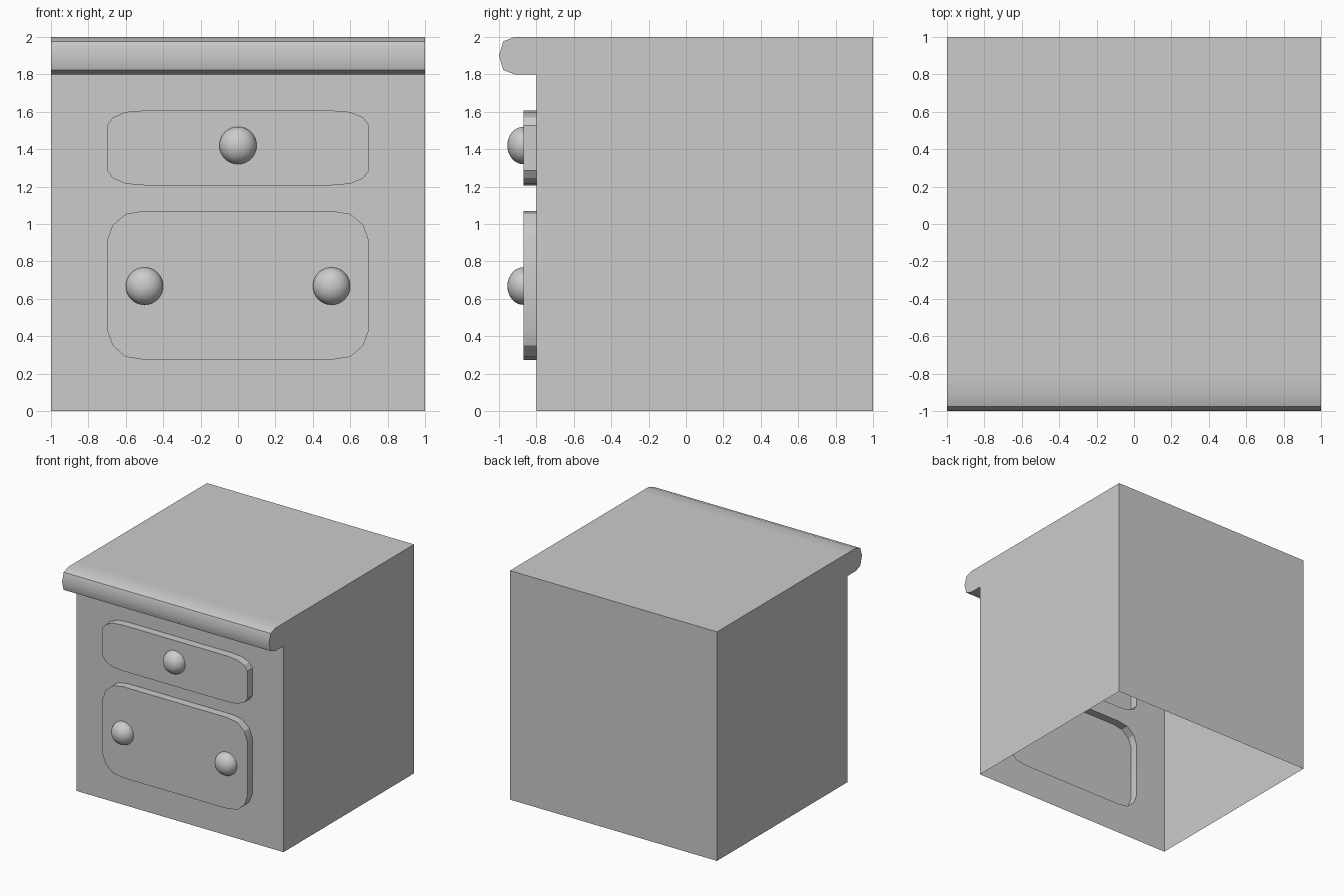
import bpy, bmesh, math

if "Cube" in bpy.data.objects:
    bpy.data.objects.remove(bpy.data.objects["Cube"])

FRONT = -0.8      # front wall plane
FACE = -0.87      # drawer face plane
DRAWERS = {"upper_drawer": (1.407, 0.2), "lower_drawer": (0.672, 0.398)}
KNOBS = [(0, 1.42), (-0.5, 0.668), (0.5, 0.668)]


def finish(name, bm, angle):
    mesh = bpy.data.meshes.new(name)
    bm.to_mesh(mesh)
    bm.free()
    obj = bpy.data.objects.new(name, mesh)
    bpy.context.collection.objects.link(obj)
    bpy.ops.object.select_all(action='DESELECT')
    obj.select_set(True)
    bpy.context.view_layer.objects.active = obj
    bpy.ops.object.shade_smooth_by_angle(angle=math.radians(angle))
    return obj


def orient(bm, axis, sign):
    """Make normals consistent, with the outermost face along axis pointing out."""
    bm.normal_update()
    bmesh.ops.recalc_face_normals(bm, faces=bm.faces)
    face = max(bm.faces, key=lambda f: sign * f.calc_center_median()[axis])
    if face.normal[axis] * sign < 0:
        bmesh.ops.reverse_faces(bm, faces=bm.faces)


def outline(zc, half):
    """Rounded drawer outline as (x, z) points."""
    corner = [(0.7, 0.6), (0.67, 0.81), (0.6, 0.96), (0.5, 1.0)]
    pts = []
    for sx, sz in ((1, 1), (-1, 1), (-1, -1), (1, -1)):
        seq = corner if sx * sz > 0 else corner[::-1]
        pts += [(sx * x, zc + sz * half * t) for x, t in seq]
    return pts


def loop_edges(bm, verts):
    n = len(verts)
    return [bm.edges.get((verts[i], verts[(i + 1) % n]))
            or bm.edges.new((verts[i], verts[(i + 1) % n])) for i in range(n)]


# Cabinet: side profile swept across x, open underneath, rounded top lip
profile = [(1, 0), (1, 2), (-0.8, 2), (-0.915, 2), (-0.977, 1.977), (-1, 1.9),
           (-0.977, 1.823), (-0.915, 1.8), (FRONT, 1.8), (FRONT, 0)]
bm = bmesh.new()
left = [bm.verts.new((-1, y, z)) for y, z in profile]
right = [bm.verts.new((1, y, z)) for y, z in profile]
bm.faces.new(left)
bm.faces.new(right[::-1])
for i in range(len(profile) - 2):
    bm.faces.new((left[i], right[i], right[i + 1], left[i + 1]))
# Front wall with openings behind the drawers
edges = loop_edges(bm, [left[-2], right[-2], right[-1], left[-1]])
for zc, half in DRAWERS.values():
    edges += loop_edges(bm, [bm.verts.new((x, FRONT, z)) for x, z in outline(zc, half)])
bmesh.ops.triangle_fill(bm, edges=edges, use_beauty=True, normal=(0, -1, 0))
orient(bm, 1, 1)
finish("cabinet", bm, 40)

# Drawer fronts: shallow pans open at the back
for name, (zc, half) in DRAWERS.items():
    bm = bmesh.new()
    pts = outline(zc, half)
    back = [bm.verts.new((x, FRONT, z)) for x, z in pts]
    face = [bm.verts.new((x, FACE, z)) for x, z in pts]
    bm.faces.new(face)
    for i in range(len(pts)):
        j = (i + 1) % len(pts)
        bm.faces.new((back[i], back[j], face[j], face[i]))
    orient(bm, 1, -1)
    finish(name, bm, 28)

# Knobs: half domes on the drawer faces
for i, (x, z) in enumerate(KNOBS):
    bm = bmesh.new()
    bmesh.ops.create_uvsphere(bm, u_segments=32, v_segments=16, radius=0.1)
    bmesh.ops.bisect_plane(bm, geom=bm.verts[:] + bm.edges[:] + bm.faces[:],
                           plane_co=(0, 0, 0), plane_no=(0, 1, 0), clear_outer=True)
    bmesh.ops.scale(bm, vec=(1, 0.85, 1), verts=bm.verts)
    bmesh.ops.translate(bm, vec=(x, FACE, z), verts=bm.verts)
    finish(f"knob_{i + 1}", bm, 40)
